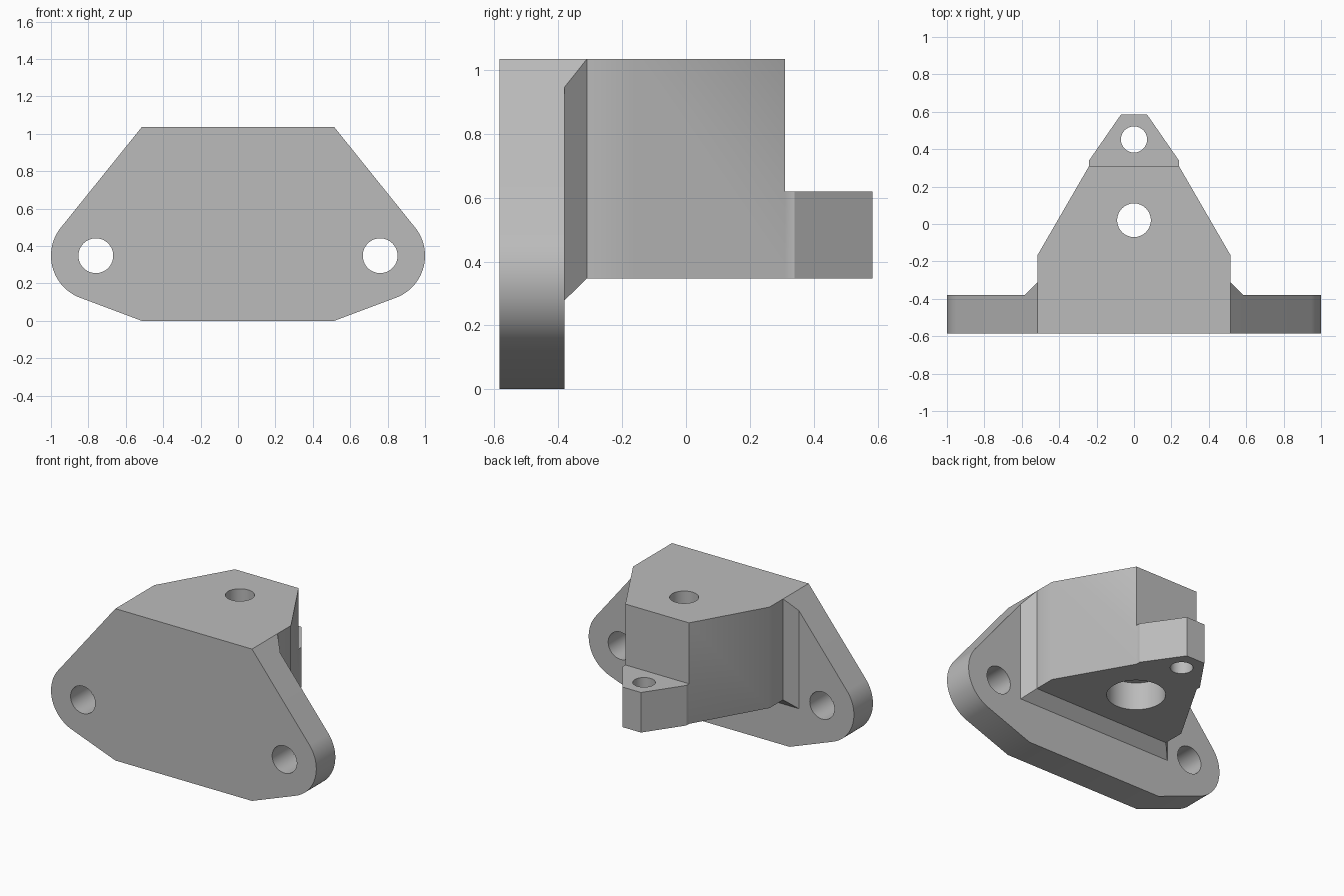
import bpy
import bmesh
from math import radians, cos, sin, pi
from mathutils import Vector

cube = bpy.data.objects.get("Cube")
if cube:
    bpy.data.objects.remove(cube, do_unlink=True)

HALF, TOP, BASE = 0.515, 1.035, 0.347      # body half width, top and underside
FRONT, BACK = -0.585, -0.38                # flange thickness range
EAR_X, EAR_Z, EAR_R = 0.76, 0.348, 0.24    # rounded ears of the flange

grey = bpy.data.materials.new("plain grey")
grey.use_nodes = True
colour = (0.5, 0.5, 0.5, 1)
grey.diffuse_color = colour
grey.node_tree.nodes["Principled BSDF"].inputs["Base Color"].default_value = colour


def to_object(name, bm):
    bmesh.ops.recalc_face_normals(bm, faces=bm.faces)
    mesh = bpy.data.meshes.new(name)
    bm.to_mesh(mesh)
    bm.free()
    mesh.materials.append(grey)
    obj = bpy.data.objects.new(name, mesh)
    bpy.context.collection.objects.link(obj)
    return obj


def prism(name, half, axis, low, high):
    """Extrude a profile, mirrored in x, along y or z."""
    profile = half + [(-x, v) for x, v in reversed(half)]
    bm = bmesh.new()
    place = (lambda x, v: (x, low, v)) if axis == "Y" else (lambda x, v: (x, v, low))
    face = bm.faces.new([bm.verts.new(place(x, v)) for x, v in profile])
    ext = bmesh.ops.extrude_face_region(bm, geom=[face])
    shift = Vector((0, high - low, 0) if axis == "Y" else (0, 0, high - low))
    bmesh.ops.translate(bm, vec=shift,
                        verts=[g for g in ext["geom"] if isinstance(g, bmesh.types.BMVert)])
    return to_object(name, bm)


def hole(name, radius, depth, centre, along_y=False):
    bpy.ops.mesh.primitive_cylinder_add(
        vertices=64, radius=radius, depth=depth, location=centre,
        rotation=(pi / 2 if along_y else 0, 0, 0))
    obj = bpy.context.object
    obj.name = name
    obj.data.materials.append(grey)
    obj.hide_render = True
    return obj


def combine(target, tool, operation):
    mod = target.modifiers.new(tool.name, "BOOLEAN")
    mod.operation, mod.solver, mod.object = operation, "EXACT", tool
    bpy.context.view_layer.objects.active = target
    bpy.ops.object.modifier_apply(modifier=mod.name)
    bpy.data.objects.remove(tool, do_unlink=True)


# Flange with two rounded ears
steps = 32
arc = []
for i in range(steps + 1):
    a = radians(-69.5 + 108 * i / steps)
    arc.append((EAR_X + EAR_R * cos(a), EAR_Z + EAR_R * sin(a)))
bracket = prism("mounting_bracket", [(HALF, 0)] + arc + [(HALF, TOP)], "Y", FRONT, BACK)

# Chamfered collar between flange and body, trimmed to the flange slope
bm = bmesh.new()
for s in (-1, 1):
    for co in ((HALF, BACK, TOP), (HALF, -0.31, TOP), (0.585, BACK, 0.947),
               (0.585, BACK, 0.279), (HALF, -0.31, BASE)):
        bm.verts.new((s * co[0], co[1], co[2]))
bmesh.ops.convex_hull(bm, input=bm.verts)
collar = to_object("collar", bm)

# Tapered body and low rear lug
body = prism("body", [(HALF, -0.31), (HALF, -0.165), (0.24, 0.31)], "Z", BASE, TOP)
lug = prism("lug", [(0.24, 0.31), (0.24, 0.34), (0.07, 0.585)], "Z", BASE, 0.62)
for part in (collar, body, lug):
    combine(bracket, part, "UNION")

# Bolt holes, lug hole, body bore and its wide counterbore underneath
for cutter in (
        hole("left_bolt_hole", 0.093, 1, (EAR_X, -0.5, EAR_Z), True),
        hole("right_bolt_hole", 0.093, 1, (-EAR_X, -0.5, EAR_Z), True),
        hole("lug_hole", 0.07, 1, (0, 0.452, 0.5)),
        hole("body_bore", 0.09, 2, (0, 0.02, 0.7)),
        hole("counterbore", 0.18, 0.4, (0, 0.02, 0.335))):
    combine(bracket, cutter, "DIFFERENCE")

# Merge coplanar faces, then smooth the gentle bends only
bm = bmesh.new()
bm.from_mesh(bracket.data)
bmesh.ops.remove_doubles(bm, verts=bm.verts, dist=0.0005)
bmesh.ops.dissolve_limit(bm, angle_limit=radians(0.3), verts=bm.verts, edges=bm.edges)
bm.to_mesh(bracket.data)
bm.free()
bpy.ops.object.select_all(action="DESELECT")
bracket.select_set(True)
bpy.context.view_layer.objects.active = bracket
bpy.ops.object.shade_smooth_by_angle(angle=radians(32))
